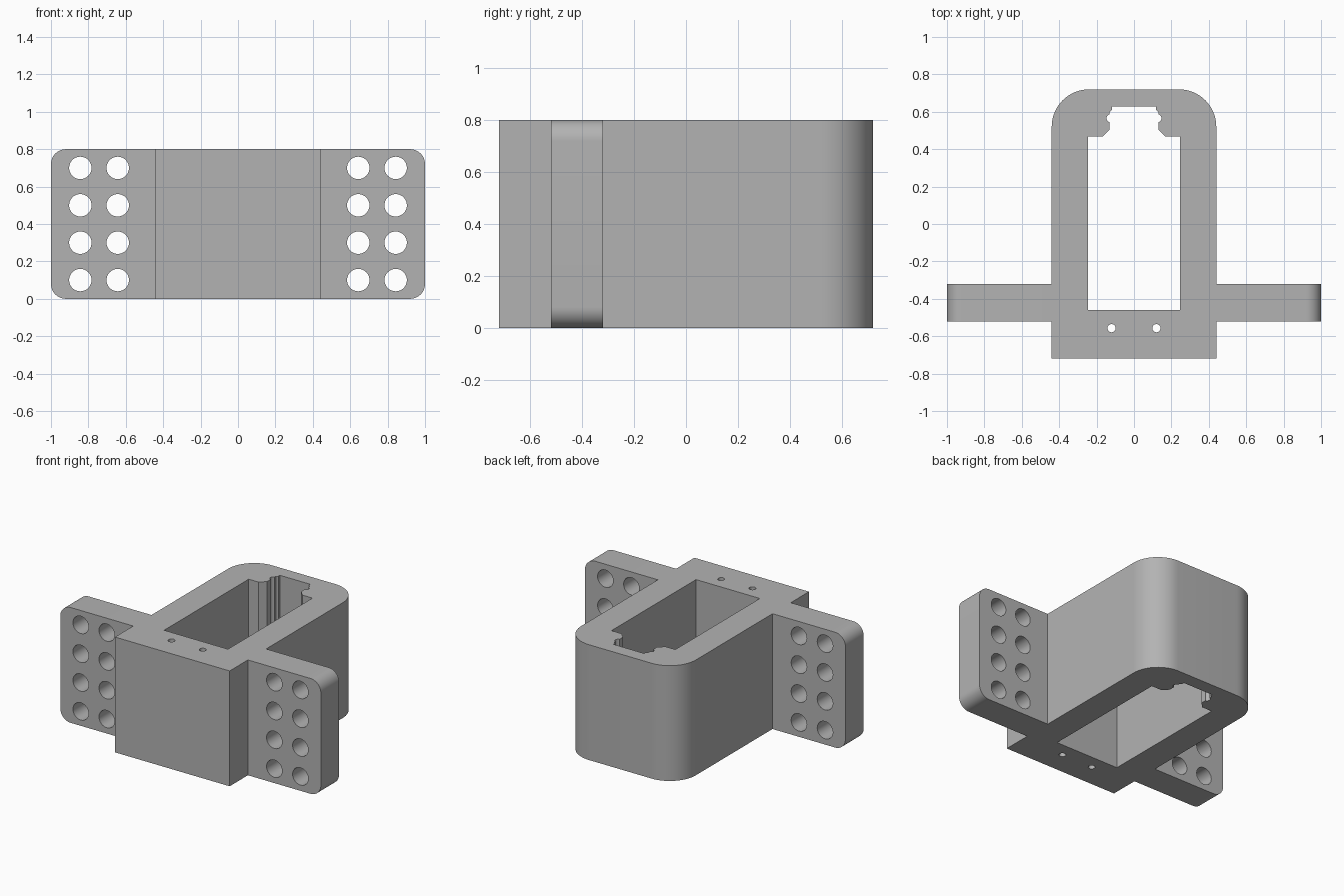
import bpy, bmesh
from math import sin, cos, pi, radians
from mathutils import Matrix

cube = bpy.data.objects.get("Cube")
if cube:
    bpy.data.objects.remove(cube, do_unlink=True)

grey = bpy.data.materials.new("plain_grey")
grey.use_nodes = True
grey.diffuse_color = (0.45, 0.45, 0.45, 1)
grey.node_tree.nodes["Principled BSDF"].inputs["Base Color"].default_value = grey.diffuse_color


def arc(cx, cy, r, start, end, steps=12):
    """Points on an arc, angles in degrees."""
    angles = [radians(start + (end - start) * i / steps) for i in range(steps + 1)]
    return [(cx + r * cos(a), cy + r * sin(a)) for a in angles]


def circle(cx, cy, r, steps=32):
    return arc(cx, cy, r, 0, 360, steps)[:-1]


def mirrored(half):
    """Close a right-hand half outline with its reflection."""
    return half + [(-x, y) for x, y in reversed(half)]


def extruded_plate(name, loops, depth, placement):
    """Extrude an outline with holes, then keep it as a clean mesh."""
    curve = bpy.data.curves.new(name, "CURVE")
    curve.dimensions = "2D"
    curve.fill_mode = "BOTH"
    curve.extrude = depth / 2
    for loop in loops:
        spline = curve.splines.new("POLY")
        spline.points.add(len(loop) - 1)
        for point, (x, y) in zip(spline.points, loop):
            point.co = (x, y, 0, 1)
        spline.use_cyclic_u = True
    obj = bpy.data.objects.new(name, curve)
    bpy.context.collection.objects.link(obj)
    bpy.ops.object.select_all(action="DESELECT")
    obj.select_set(True)
    bpy.context.view_layer.objects.active = obj
    bpy.ops.object.convert(target="MESH")
    obj = bpy.context.object
    bm = bmesh.new()
    bm.from_mesh(obj.data)
    bmesh.ops.remove_doubles(bm, verts=bm.verts, dist=0.0001)
    bmesh.ops.transform(bm, matrix=placement, verts=bm.verts)
    bmesh.ops.recalc_face_normals(bm, faces=bm.faces)
    bm.to_mesh(obj.data)
    bm.free()
    obj.data.materials.clear()
    obj.data.materials.append(grey)
    bpy.ops.object.shade_smooth_by_angle(angle=radians(30))
    return obj


HEIGHT = 0.8

# Body: rounded back, long opening with a keyed notch, two screw holes
outline = mirrored([(0.44, -0.72)] + arc(0.24, 0.52, 0.2, 0, 90, 16))
opening = mirrored(
    [(0.245, -0.46), (0.245, 0.467), (0.168, 0.467), (0.13, 0.505), (0.13, 0.545)]
    + arc(0.125, 0.565, 0.022, -65, 65, 10)
    + [(0.13, 0.585), (0.13, 0.6), (0.117, 0.61), (0.117, 0.627)]
)
screw_holes = [circle(s * 0.12, -0.557, 0.022, 24) for s in (-1, 1)]
extruded_plate("body", [outline, opening] + screw_holes, HEIGHT,
               Matrix.Translation((0, 0, HEIGHT / 2)))

# Mounting flanges: rounded outer corners and a grid of bolt holes
upright = Matrix.Translation((0, -0.42, 0)) @ Matrix.Rotation(pi / 2, 4, "X")
R = 0.08
flange = ([(0.44, 0)] + arc(1 - R, R, R, -90, 0)
          + arc(1 - R, HEIGHT - R, R, 0, 90) + [(0.44, HEIGHT)])
bolt_holes = [circle(x, 0.1 + 0.2 * row, 0.06) for x in (0.643, 0.843) for row in range(4)]
for name, side in (("left_flange", 1), ("right_flange", -1)):
    loops = [[(side * x, z) for x, z in loop] for loop in [flange] + bolt_holes]
    extruded_plate(name, loops, 0.2, upright)
